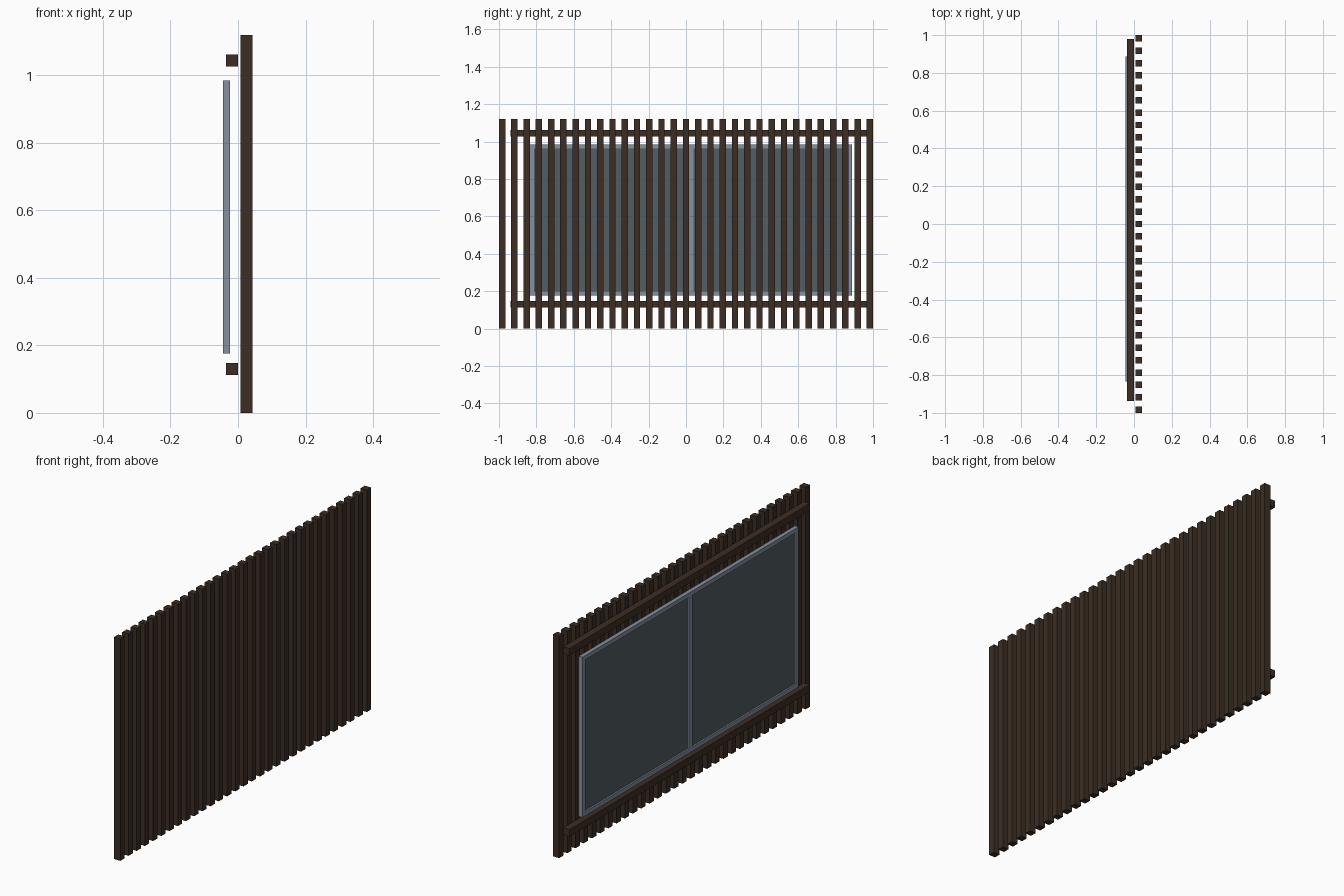
import bpy

if "Cube" in bpy.data.objects:
    bpy.data.objects.remove(bpy.data.objects["Cube"])


def material(name, rgb):
    m = bpy.data.materials.new(name)
    m.diffuse_color = (*rgb, 1)
    m.use_nodes = True
    m.node_tree.nodes["Principled BSDF"].inputs["Base Color"].default_value = m.diffuse_color
    return m


slat_wood = material("dark brown wood", (0.045, 0.027, 0.018))
rail_wood = material("reddish brown wood", (0.047, 0.026, 0.017))
metal = material("blue grey metal", (0.23, 0.28, 0.36))
pane = material("dark slate glass", (0.085, 0.11, 0.125))


def box(name, x, y, z, mat):
    """Box given by its (min, max) range on each axis."""
    bpy.ops.mesh.primitive_cube_add(
        size=1, location=[(a + b) / 2 for a, b in (x, y, z)])
    o = bpy.context.object
    o.name = name
    o.scale = [b - a for a, b in (x, y, z)]
    bpy.ops.object.transform_apply(location=False, rotation=False, scale=True)
    o.data.materials.append(mat)
    return o


# Row of upright slats
COUNT, WIDTH = 31, 0.034
for i in range(COUNT):
    y = -1 + WIDTH / 2 + i * (2 - WIDTH) / (COUNT - 1)
    box(f"slat_{i + 1}", (0.008, 0.043), (y - WIDTH / 2, y + WIDTH / 2),
        (0, 1.12), slat_wood)

# Horizontal rails behind the slats
for name, z in (("lower_rail", 0.112), ("upper_rail", 1.026)):
    box(name, (-0.036, 0.0), (-0.937, 0.98), (z, z + 0.036), rail_wood)

# Window frame
X = (-0.044, -0.023)
Y0, Y1, Z0, Z1, T = -0.835, 0.888, 0.176, 0.985, 0.022
MID = (Y0 + Y1) / 2
box("frame_bottom", X, (Y0, Y1), (Z0, Z0 + T), metal)
box("frame_top", X, (Y0, Y1), (Z1 - T, Z1), metal)
box("frame_side_a", X, (Y0, Y0 + T), (Z0 + T, Z1 - T), metal)
box("frame_side_b", X, (Y1 - T, Y1), (Z0 + T, Z1 - T), metal)
box("frame_mullion", X, (MID - 0.014, MID + 0.014), (Z0 + T, Z1 - T), metal)

# Two recessed panes
for name, y in (("pane_a", (Y0 + T, MID - 0.014)),
                ("pane_b", (MID + 0.014, Y1 - T))):
    box(name, (-0.036, -0.031), y, (Z0 + T, Z1 - T), pane)
